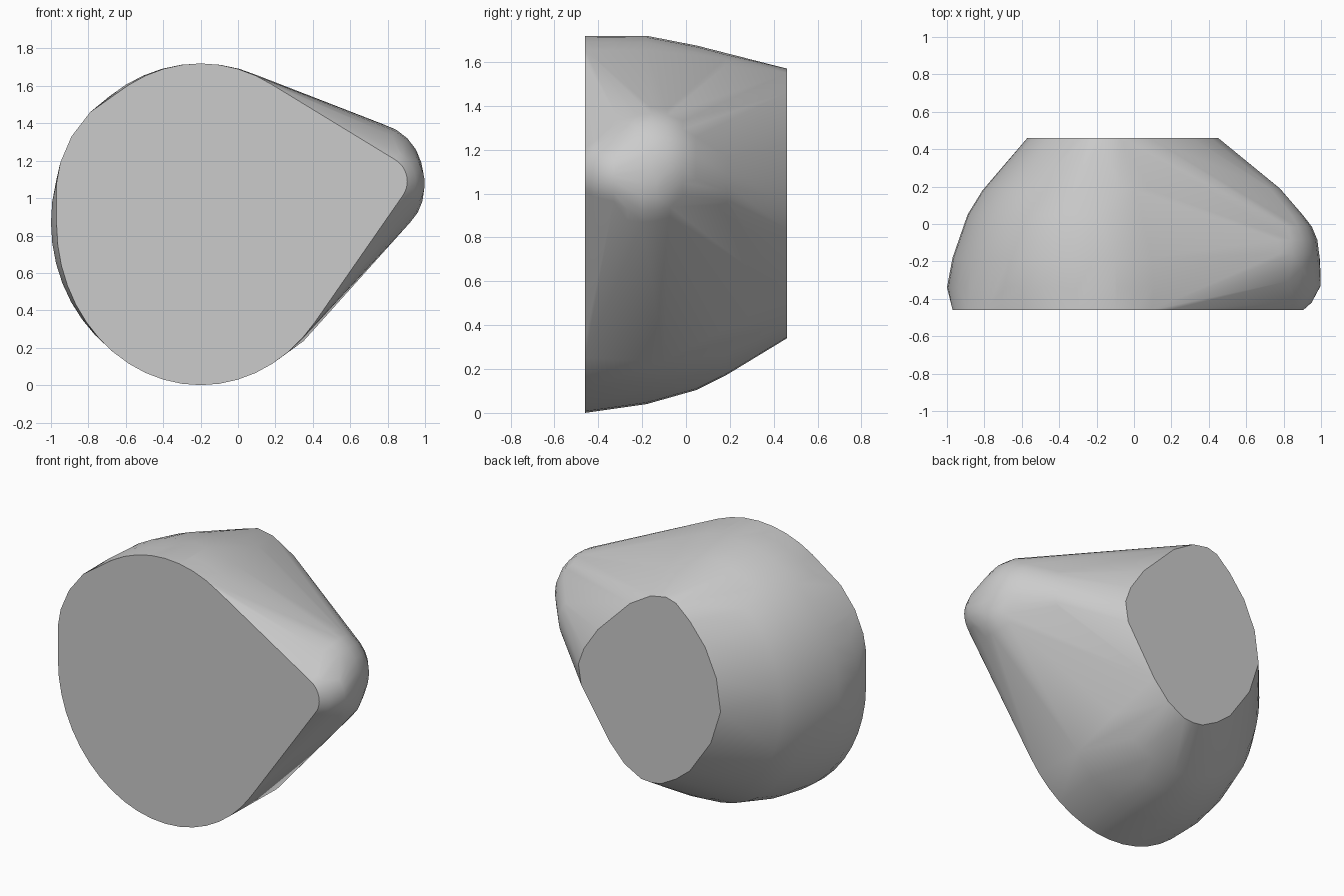
import bpy
import bmesh
from math import cos, sin, pi, radians
from mathutils import Vector

cube = bpy.data.objects.get("Cube")
if cube:
    bpy.data.objects.remove(cube, do_unlink=True)

FRONT, BACK = -0.46, 0.46


def ring(y, center_x, center_z, radius_x, radius_z, count=48):
    """Elliptical cross-section in a plane facing the front."""
    angles = [2 * pi * i / count for i in range(count)]
    return [Vector((center_x + radius_x * cos(a), y, center_z + radius_z * sin(a)))
            for a in angles]


def ball(center, radius, count=24):
    """Points of a sphere, built from rings along y."""
    points = []
    for i in range(1, count // 2):
        polar = 2 * pi * i / count
        points += ring(center[1] - radius * cos(polar), center[0], center[2],
                       radius * sin(polar), radius * sin(polar), count)
    return points


def hull_object(name, points, material):
    """Wrap the points in a convex skin with smooth sides and flat ends."""
    bm = bmesh.new()
    for point in points:
        bm.verts.new(point)
    hull = bmesh.ops.convex_hull(bm, input=bm.verts, use_existing_faces=False)
    unused = [v for v in hull["geom_interior"] + hull["geom_unused"]
              if isinstance(v, bmesh.types.BMVert)]
    bmesh.ops.delete(bm, geom=list(set(unused)), context="VERTS")
    bmesh.ops.dissolve_limit(bm, angle_limit=radians(0.5),
                             verts=bm.verts[:], edges=bm.edges[:])
    bmesh.ops.recalc_face_normals(bm, faces=bm.faces[:])
    mesh = bpy.data.meshes.new(name)
    bm.to_mesh(mesh)
    bm.free()
    mesh.materials.append(material)
    obj = bpy.data.objects.new(name, mesh)
    bpy.context.collection.objects.link(obj)
    bpy.ops.object.select_all(action="DESELECT")
    obj.select_set(True)
    bpy.context.view_layer.objects.active = obj
    bpy.ops.object.shade_smooth_by_angle(angle=radians(30))
    return obj


grey = bpy.data.materials.new("plain grey")
grey.use_nodes = True
grey.diffuse_color = (0.6, 0.6, 0.6, 1)
grey.node_tree.nodes["Principled BSDF"].inputs["Base Color"].default_value = grey.diffuse_color

# Rounded main mass, narrowing toward the back
body = ring(FRONT, -0.2, 0.86, 0.77, 0.86)
body += ring(-0.34, -0.2, 0.87, 0.8, 0.85)
body += ring(-0.18, -0.2, 0.88, 0.77, 0.84)
body += ring(0.05, -0.2, 0.89, 0.69, 0.785)
body += ring(0.18, -0.16, 0.905, 0.65, 0.735)

# Fuller upper corner of the front face
corner = [Vector((x, FRONT, z)) for x, z in
          [(-0.97, 1.08), (-0.95, 1.19), (-0.89, 1.33), (-0.79, 1.46)]]

# Lower shoulder leading to the side tip
shoulder = [Vector((0.2, -0.15, 0.135)), Vector((0.35, -0.1, 0.235))]

# Rounded side tip, trimmed flat at the front and blending to the back
tip = ball((0.7, -0.16, 1.115), 0.29) + ball((0.74, -0.2, 1.05), 0.255)
tip += ring(-0.33, 0.8, 1.08, 0.198, 0.19) + ring(-0.42, 0.78, 1.09, 0.17, 0.17)
tip += ring(FRONT, 0.77, 1.09, 0.135, 0.135) + ring(0.19, 0.6, 1.06, 0.18, 0.18)

# Outline of the small flat back
back_outline = [(0.45, 0.97), (0.43, 0.84), (0.23, 0.53), (0.12, 0.41),
                (0, 0.345), (-0.07, 0.34), (-0.14, 0.35), (-0.25, 0.41),
                (-0.35, 0.49), (-0.5, 0.71), (-0.57, 0.93), (-0.54, 1.14),
                (-0.46, 1.32), (-0.35, 1.46), (-0.25, 1.55), (-0.18, 1.57),
                (-0.07, 1.55), (0.08, 1.46), (0.31, 1.23), (0.41, 1.08)]
back = [Vector((x, BACK, z)) for x, z in back_outline]

hull_object("rounded_block", body + corner + shoulder + tip + back, grey)
